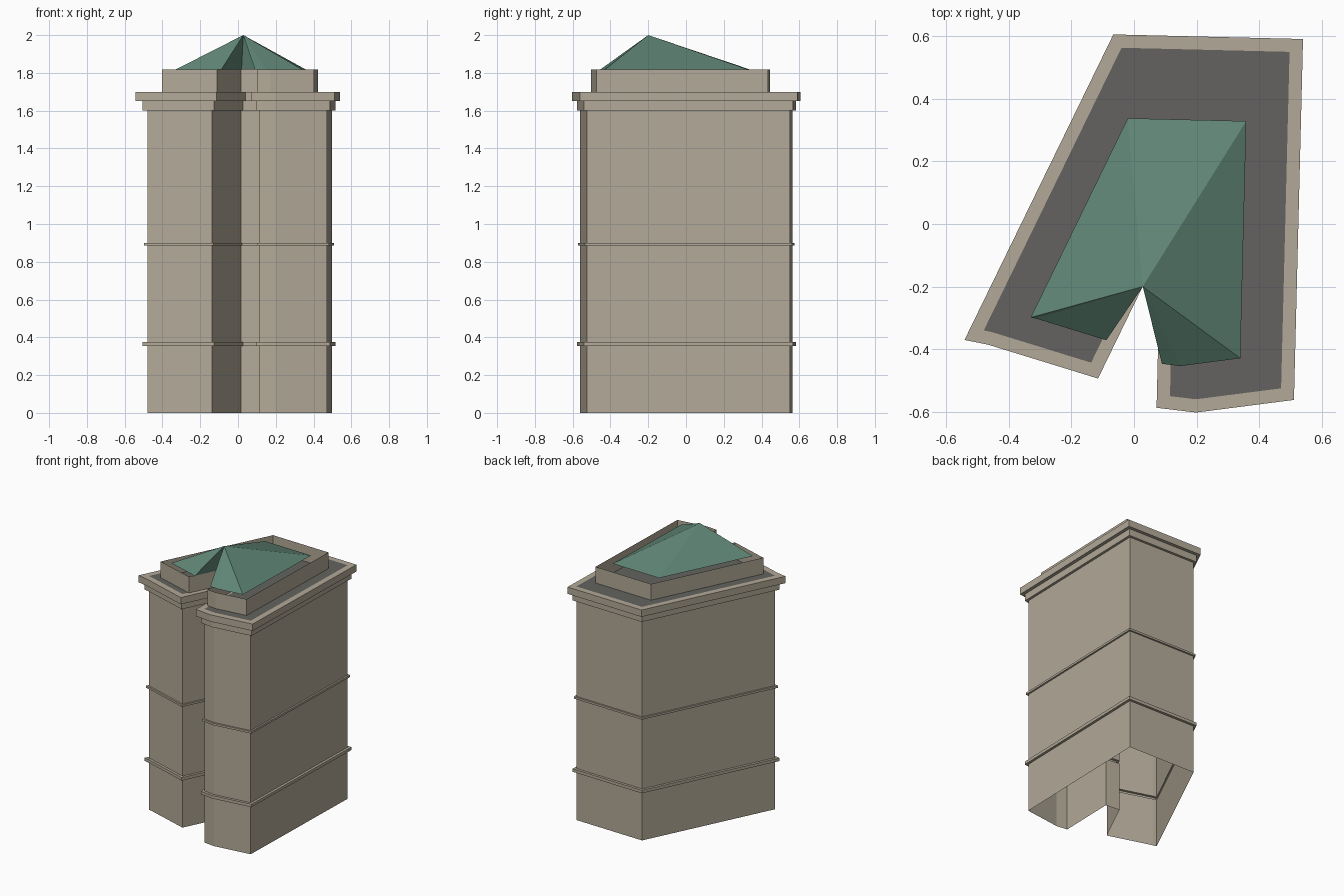
import bpy
import bmesh
from mathutils import Vector

cube = bpy.data.objects.get("Cube")
if cube:
    bpy.data.objects.remove(cube, do_unlink=True)


def material(name, colour):
    mat = bpy.data.materials.new(name)
    mat.use_nodes = True
    mat.diffuse_color = (*colour, 1)
    mat.node_tree.nodes["Principled BSDF"].inputs["Base Color"].default_value = (*colour, 1)
    return mat


STONE = material("tan_stone", (0.45, 0.40, 0.315))
DECK = material("dark_grey_deck", (0.125, 0.123, 0.116))
COPPER = material("green_copper", (0.115, 0.235, 0.18))

# Footprint of the two-winged block, counter-clockwise, with the front notch
FOOTPRINT = [Vector(p) for p in (
    (-0.48, -0.34), (-0.455, -0.345), (-0.137, -0.443), (0.015, -0.13),
    (0.125, -0.14), (0.115, -0.55), (0.198, -0.56), (0.47, -0.525),
    (0.497, 0.55), (-0.04, 0.563))]
PEAK = Vector((0.028, -0.2))


def offset(distance):
    """Footprint pushed outward with mitred corners."""
    result = []
    for i, p in enumerate(FOOTPRINT):
        a = (p - FOOTPRINT[i - 1]).normalized()
        b = (FOOTPRINT[(i + 1) % len(FOOTPRINT)] - p).normalized()
        na, nb = Vector((a.y, -a.x)), Vector((b.y, -b.x))
        result.append(p + (na + nb) * distance / (1 + na.dot(nb)))
    return result


def shrunk(factor):
    """Footprint scaled towards the roof peak."""
    return [PEAK + (p - PEAK) * factor for p in FOOTPRINT]


def finish(name, bm, mat):
    mesh = bpy.data.meshes.new(name)
    bm.to_mesh(mesh)
    bm.free()
    mesh.materials.append(mat)
    obj = bpy.data.objects.new(name, mesh)
    bpy.context.collection.objects.link(obj)
    return obj


def ring(bm, outline, z):
    return [bm.verts.new((p.x, p.y, z)) for p in outline]


def shell(name, levels, mat):
    """Open shell through a stack of (outline, height) levels."""
    bm = bmesh.new()
    rings = [ring(bm, outline, z) for outline, z in levels]
    n = len(FOOTPRINT)
    for low, high in zip(rings, rings[1:]):
        for i in range(n):
            j = (i + 1) % n
            bm.faces.new((low[i], low[j], high[j], high[i]))
    return finish(name, bm, mat)


def course(name, steps):
    """Projecting band: steps are (projection, bottom, top)."""
    levels = [(FOOTPRINT, steps[0][1])]
    for out, bottom, top in steps:
        levels += [(offset(out), bottom), (offset(out), top)]
    levels.append((FOOTPRINT, steps[-1][2]))
    shell(name, levels, STONE)


# Walls between the projecting bands
for name, bottom, top in (("lower_wall", 0, 0.353), ("middle_wall", 0.375, 0.885),
                          ("upper_wall", 0.9, 1.6)):
    shell(name, [(FOOTPRINT, bottom), (FOOTPRINT, top)], STONE)

# String courses and stepped cornice
course("lower_string_course", [(0.018, 0.353, 0.375)])
course("upper_string_course", [(0.012, 0.885, 0.9)])
course("cornice", [(0.018, 1.6, 1.65), (0.042, 1.65, 1.7)])

# Flat roof deck
bm = bmesh.new()
bm.faces.new(ring(bm, FOOTPRINT, 1.7))
finish("roof_deck", bm, DECK)

# Thin parapet around the roof
shell("parapet", [(shrunk(0.845), 1.7), (shrunk(0.845), 1.818)], STONE)

# Faceted copper roof rising to one peak
bm = bmesh.new()
eave = ring(bm, shrunk(0.705), 1.818)
peak = bm.verts.new((PEAK.x, PEAK.y, 2))
for i, v in enumerate(eave):
    bm.faces.new((v, eave[(i + 1) % len(eave)], peak))
finish("copper_roof", bm, COPPER)
